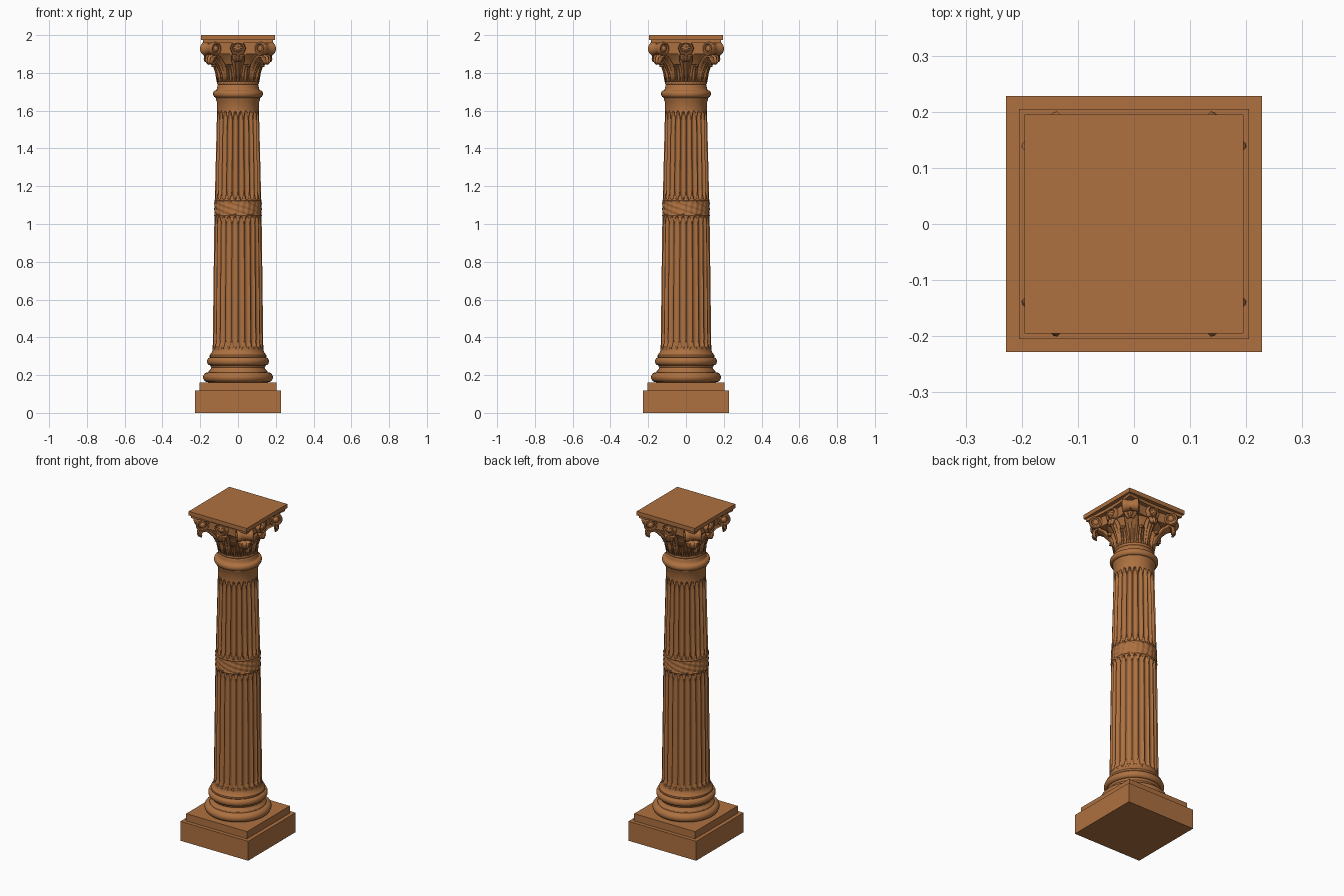
import bpy, bmesh
from math import sin, cos, pi, sqrt, radians
from mathutils import Matrix, Vector

cube = bpy.data.objects.get("Cube")
if cube:
    bpy.data.objects.remove(cube, do_unlink=True)

COLOUR = (0.42, 0.165, 0.052, 1)
stone = bpy.data.materials.new("warm_brown_stone")
stone.use_nodes = True
stone.diffuse_color = COLOUR
bsdf = stone.node_tree.nodes["Principled BSDF"]
bsdf.inputs["Base Color"].default_value = COLOUR
bsdf.inputs["Roughness"].default_value = 0.8


def finish(name, bm, angle=35):
    bmesh.ops.recalc_face_normals(bm, faces=bm.faces)
    mesh = bpy.data.meshes.new(name)
    bm.to_mesh(mesh)
    bm.free()
    mesh.materials.append(stone)
    for p in mesh.polygons:
        p.use_smooth = True
    mesh.set_sharp_from_angle(angle=radians(angle))
    obj = bpy.data.objects.new(name, mesh)
    bpy.context.collection.objects.link(obj)
    return obj


def slab(name, half, z0, z1):
    bm = bmesh.new()
    bmesh.ops.create_cube(bm, size=1)
    bmesh.ops.scale(bm, vec=(2 * half, 2 * half, z1 - z0), verts=bm.verts)
    bmesh.ops.translate(bm, vec=(0, 0, (z0 + z1) / 2), verts=bm.verts)
    return finish(name, bm)


def lathe(name, profile, segs=64, relief=None, matrix=None):
    """Revolve (radius, z) points; relief(angle, z) is added to the radius."""
    bm = bmesh.new()
    rings = []
    for r, z in profile:
        ring = []
        for i in range(segs):
            a = 2 * pi * i / segs
            rr = r + (relief(a, z) if relief else 0)
            ring.append(bm.verts.new((rr * cos(a), rr * sin(a), z)))
        rings.append(ring)
    for lo, hi in zip(rings, rings[1:]):
        for i in range(segs):
            j = (i + 1) % segs
            bm.faces.new((lo[i], lo[j], hi[j], hi[i]))
    bm.faces.new(rings[0][::-1])
    bm.faces.new(rings[-1])
    if matrix:
        bm.transform(matrix)
    return finish(name, bm)


def bead(r, z0, z1, bulge, steps=10):
    """Half-round moulding profile."""
    return [(r + bulge * sin(pi * k / steps), z0 + (z1 - z0) * (1 - cos(pi * k / steps)) / 2)
            for k in range(steps + 1)]


# Square plinth
slab("plinth", 0.228, 0, 0.118)
slab("plinth_step", 0.205, 0.118, 0.162)

# Round base mouldings
lathe("base_mouldings",
      bead(0.157, 0.162, 0.215, 0.028)
      + [(0.155, 0.222), (0.145, 0.23), (0.141, 0.24), (0.147, 0.25)]
      + bead(0.147, 0.252, 0.294, 0.017)
      + [(0.15, 0.297), (0.15, 0.307), (0.14, 0.318), (0.134, 0.335), (0.132, 0.35)])


# Fluted shaft drums
FLUTES = 24


def drum(name, z0, z1, r0, r1, depth, margin):
    def relief(a, z):
        t = (a * FLUTES / (2 * pi)) % 1 - 0.5
        end = min(z - z0, z1 - z) - margin
        if end <= 0:
            return 0
        w = 0.43 * min(1, sqrt(end / 0.045))
        return -depth * sqrt(max(0, 1 - (t / w) ** 2))

    ends = [0, 0.004, 0.008, 0.013, 0.019, 0.026, 0.034, 0.043, 0.055, 0.07]
    height = z1 - z0
    levels = ends + [height * k / 8 for k in range(2, 7)] + [height - e for e in reversed(ends)]
    profile = [(r0 + (r1 - r0) * h / height, z0 + h) for h in levels]
    lathe(name, profile, FLUTES * 12, relief)


drum("lower_fluted_shaft", 0.335, 1.045, 0.134, 0.125, 0.010, 0.003)
drum("upper_fluted_shaft", 1.125, 1.6, 0.123, 0.111, 0.013, 0.003)

# Carved leaf band between the drums
lathe("carved_band",
      [(0.125, 1.04), (0.127, 1.046)]
      + [(0.124, 1.05 + 0.07 * k / 16) for k in range(17)]
      + [(0.126, 1.124), (0.123, 1.13)], 192,
      lambda a, z: 0.003 * sin(a * 16 + 90 * z) * sin(a * 8 - 120 * z)
      if 1.05 < z < 1.12 else 0)

# Neck and its ring
lathe("neck_mouldings",
      [(0.111, 1.598), (0.111, 1.645), (0.116, 1.655), (0.118, 1.668)]
      + bead(0.117, 1.67, 1.708, 0.015)
      + [(0.113, 1.712), (0.11, 1.725), (0.108, 1.735)]
      + bead(0.106, 1.738, 1.754, 0.005, 6))

# Capital: bell, concave block and top slab
lathe("capital_bell", [(0.1, 1.75), (0.101, 1.79), (0.107, 1.83), (0.12, 1.865),
                       (0.143, 1.895), (0.15, 1.905), (0.15, 1.97)])


def concave_block(name, corner, middle, z0, z1, steps=10):
    bm = bmesh.new()
    outline = []
    for side in range(4):
        for k in range(steps):
            u = 2 * k / steps - 1
            p = Vector((corner * u, -(middle + (corner - middle) * u * u), z0))
            outline.append(bm.verts.new(Matrix.Rotation(side * pi / 2, 3, 'Z') @ p))
    face = bm.faces.new(outline)
    top = bmesh.ops.extrude_face_region(bm, geom=[face])["geom"]
    bmesh.ops.translate(bm, vec=(0, 0, z1 - z0),
                        verts=[v for v in top if isinstance(v, bmesh.types.BMVert)])
    return finish(name, bm)


concave_block("capital_block", 0.16, 0.146, 1.9, 1.962)
concave_block("capital_fillet", 0.186, 0.172, 1.958, 1.976)
slab("top_slab", 0.195, 1.975, 2.0)


def leaf(name, path, angle, ridge=0.008, thick=0.01):
    """Curled leaf; path holds (radius, z, half width)."""
    bm = bmesh.new()
    across = 10
    rows = []
    for r, z, w in path:
        row = []
        for k in range(across + 1):
            u = 2 * k / across - 1
            fold = ridge * (cos(3 * pi * u) * 0.5 - u * u)
            row.append(bm.verts.new((r + fold, w * u, z)))
        rows.append(row)
    for lo, hi in zip(rows, rows[1:]):
        for k in range(across):
            bm.faces.new((lo[k], lo[k + 1], hi[k + 1], hi[k]))
    bm.transform(Matrix.Rotation(angle, 4, 'Z'))
    obj = finish(name, bm, 50)
    mod = obj.modifiers.new("thickness", 'SOLIDIFY')
    mod.thickness = thick
    mod.offset = 0


SMALL = [(0.104, 1.752, 0.024), (0.108, 1.79, 0.023), (0.117, 1.82, 0.021),
         (0.132, 1.84, 0.018), (0.142, 1.842, 0.012), (0.144, 1.832, 0.006)]
MIDDLE = [(0.104, 1.752, 0.022), (0.112, 1.8, 0.022), (0.124, 1.84, 0.027), (0.143, 1.875, 0.031),
          (0.16, 1.893, 0.032), (0.171, 1.888, 0.03), (0.173, 1.872, 0.022), (0.168, 1.86, 0.012)]
CORNER = [(0.104, 1.752, 0.022), (0.113, 1.8, 0.025), (0.134, 1.84, 0.03), (0.168, 1.876, 0.036),
          (0.2, 1.892, 0.038), (0.218, 1.882, 0.035), (0.222, 1.862, 0.026), (0.215, 1.846, 0.012)]

# One end of a scroll: grooved disc with a raised eye, mirrored along its axis
half_spool = [(0.006, 0.05), (0.012, 0.047), (0.016, 0.04), (0.022, 0.039), (0.026, 0.045),
              (0.034, 0.045), (0.037, 0.04), (0.037, 0.03), (0.031, 0.015)]
SPOOL = [(r, -h) for r, h in half_spool] + [(0.029, 0)] + half_spool[::-1]
ROSETTE = [(0.04, -0.02), (0.04, 0.006), (0.036, 0.013), (0.03, 0.012), (0.025, 0.006),
           (0.021, 0.008), (0.017, 0.016), (0.008, 0.021), (0.002, 0.022)]

for q in range(4):
    face_angle = q * pi / 2
    diag = face_angle + pi / 4
    leaf(f"face_leaf_{q + 1}", MIDDLE, face_angle)
    leaf(f"corner_leaf_{q + 1}", CORNER, diag)
    for s in (-1, 1):
        leaf(f"small_leaf_{q + 1}_{'a' if s < 0 else 'b'}", SMALL, face_angle + s * pi / 8)
    # Corner scroll lies across the diagonal
    lathe(f"corner_scroll_{q + 1}", SPOOL, 32, None,
          Matrix.Rotation(diag, 4, 'Z') @ Matrix.Translation((0.205, 0, 1.928))
          @ Matrix.Rotation(pi / 2, 4, 'X'))
    # Rosette in the middle of each side
    lathe(f"rosette_{q + 1}", ROSETTE, 40,
          lambda a, z: 0.002 * cos(8 * a) if z > 0 else 0,
          Matrix.Rotation(face_angle, 4, 'Z') @ Matrix.Translation((0.158, 0, 1.93))
          @ Matrix.Rotation(pi / 2, 4, 'Y'))
